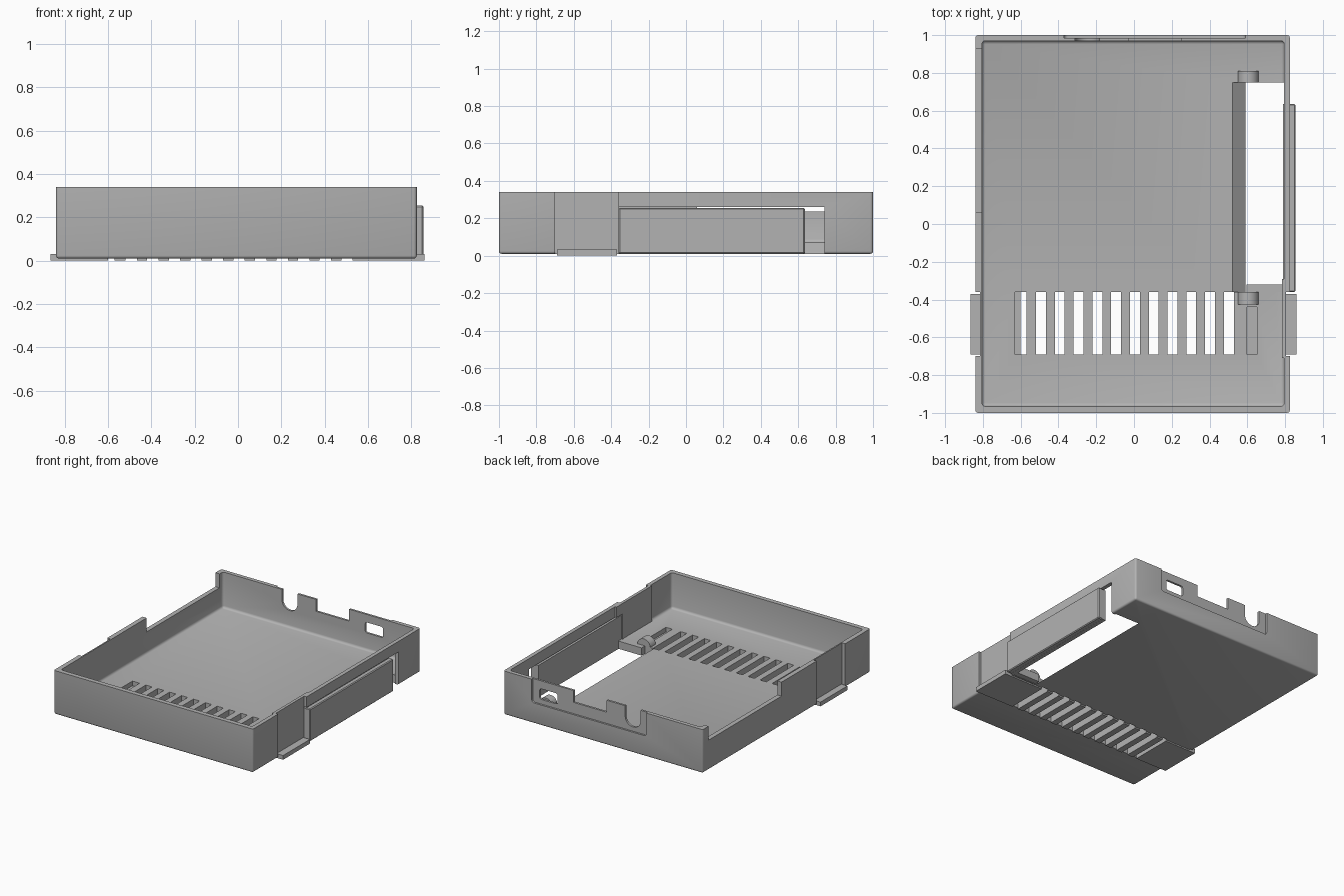
import bpy, bmesh, math
from mathutils import Matrix

if "Cube" in bpy.data.objects:
    bpy.data.objects.remove(bpy.data.objects["Cube"], do_unlink=True)

grey = bpy.data.materials.new("mid_grey")
grey.use_nodes = True
grey.diffuse_color = (0.45, 0.45, 0.45, 1)
grey.node_tree.nodes["Principled BSDF"].inputs["Base Color"].default_value = (0.45, 0.45, 0.45, 1)


def finish(name, bm):
    bmesh.ops.recalc_face_normals(bm, faces=bm.faces[:])
    mesh = bpy.data.meshes.new(name)
    bm.to_mesh(mesh)
    bm.free()
    mesh.materials.append(grey)
    ob = bpy.data.objects.new(name, mesh)
    bpy.context.collection.objects.link(ob)
    return ob


def box(name, xs, ys, zs, bevel=0, segments=1, keep=lambda e: True):
    """Box from its ranges, with the edges chosen by keep bevelled."""
    bm = bmesh.new()
    bmesh.ops.create_cube(bm, size=1)
    for v in bm.verts:
        for i, (a, b) in enumerate((xs, ys, zs)):
            v.co[i] = b if v.co[i] > 0 else a
    if bevel:
        bmesh.ops.bevel(bm, geom=[e for e in bm.edges if keep(e)], offset=bevel,
                        segments=segments, profile=0.5, affect='EDGES')
    return finish(name, bm)


def prism(name, profile, ys):
    """Extrude an x-z profile along y."""
    bm = bmesh.new()
    face = bm.faces.new([bm.verts.new((x, ys[0], z)) for x, z in profile])
    out = bmesh.ops.extrude_face_region(bm, geom=[face])["geom"]
    for v in out:
        if isinstance(v, bmesh.types.BMVert):
            v.co.y = ys[1]
    return finish(name, bm)


def cylinder(name, x, z, r, ys):
    bm = bmesh.new()
    turn = Matrix.Translation((x, sum(ys) / 2, z)) @ Matrix.Rotation(math.pi / 2, 4, 'X')
    bmesh.ops.create_cone(bm, cap_ends=True, segments=32, radius1=r, radius2=r,
                          depth=ys[1] - ys[0], matrix=turn)
    return finish(name, bm)


def combine(target, other, operation='DIFFERENCE'):
    """Apply a boolean and discard the tool object."""
    mod = target.modifiers.new("combine", 'BOOLEAN')
    mod.operation = operation
    mod.solver = 'EXACT'
    mod.object = other
    bpy.context.view_layer.objects.active = target
    bpy.ops.object.modifier_apply(modifier=mod.name)
    bpy.data.objects.remove(other, do_unlink=True)


def not_top(top):
    return lambda e: not all(abs(v.co.z - top) < 1e-4 for v in e.verts)


# Tray shell with softened outer edges and a filleted cavity
tray = box("tray", (-0.84, 0.825), (-1, 1), (0.01, 0.34), 0.014, 3, not_top(0.34))
combine(tray, box("cavity", (-0.805, 0.795), (-0.965, 0.97), (0.07, 0.5), 0.018, 3, not_top(0.5)))

# Thickened inner wall beside the left clip
combine(tray, box("wall_pad", (0.783, 0.81), (-0.71, -0.29), (0.05, 0.34)), 'UNION')

# Clip recesses on both sides, then the strip that carries the lips
for xs in ((-1, -0.815), (0.805, 1)):
    combine(tray, box("clip_recess", xs, (-0.7, -0.36), (-0.1, 0.5)))
combine(tray, box("clip_strip", (-0.865, 0.86), (-0.69, -0.37), (0, 0.032)), 'UNION')

# Vent slots, with partly closed ones at the two ends
for i in range(11):
    x = -0.4925 + 0.0995 * i
    combine(tray, box("vent", (x - 0.026, x + 0.026), (-0.69, -0.36), (-0.1, 0.2)))
combine(tray, box("vent", (-0.6, -0.57), (-0.69, -0.36), (-0.1, 0.2)))
combine(tray, box("vent", (-0.63, -0.59), (-0.69, -0.36), (0.035, 0.2)))
combine(tray, box("vent", (0.597, 0.65), (-0.69, -0.44), (0.035, 0.2)))

# Floor opening with a sloping edge, and the side wall opening
combine(tray, prism("floor_opening", [(0.497, 0.09), (0.613, -0.01), (0.795, -0.01), (0.795, 0.09)],
                    (-0.36, 0.75)))
combine(tray, box("side_opening", (0.75, 0.95), (-0.36, 0.74), (-0.1, 0.26)))

# Lowered stretch of the right wall
combine(tray, box("wall_dip", (-1, -0.8), (0.06, 0.93), (0.235, 0.5)))

# Back wall: shallow outer recess, port window, cable notch and low stretch
combine(tray, box("back_recess", (-0.37, 0.59), (0.986, 1.1), (0.165, 0.5), 0.02, 3,
                  lambda e: abs(e.verts[0].co.y - e.verts[1].co.y) > 0.05
                  and e.verts[0].co.z < 0.2))
combine(tray, box("port_window", (0.383, 0.533), (0.9, 1.1), (0.2, 0.28), 0.015, 3,
                  lambda e: abs(e.verts[0].co.y - e.verts[1].co.y) > 0.1))
combine(tray, cylinder("notch_round", -0.247, 0.262, 0.065, (0.9, 1.1)))
combine(tray, box("notch_top", (-0.312, -0.182), (0.9, 1.1), (0.262, 0.5)))
combine(tray, box("low_stretch", (-0.028, 0.25), (0.9, 1.1), (0.25, 0.5)))

# Side door, standing proud of the wall
door = box("door", (0.815, 0.855), (-0.36, 0.635), (0.01, 0.255), 0.006)
door_lining = box("door_lining", (0.79, 0.82), (-0.36, 0.635), (0.01, 0.25))

# Hinge knuckles at both ends of the opening, and the stop bar
front_knuckle = cylinder("front_knuckle", 0.605, 0.066, 0.055, (-0.425, -0.36))
back_knuckle = cylinder("back_knuckle", 0.605, 0.066, 0.055, (0.75, 0.81))
stop_bar = box("stop_bar", (0.595, 0.8), (-0.362, -0.32), (0.012, 0.07))

# Smooth shading on the rounded parts
for ob in (tray, door, front_knuckle, back_knuckle):
    bpy.ops.object.select_all(action='DESELECT')
    ob.select_set(True)
    bpy.context.view_layer.objects.active = ob
    bpy.ops.object.shade_smooth_by_angle(angle=math.radians(35))
